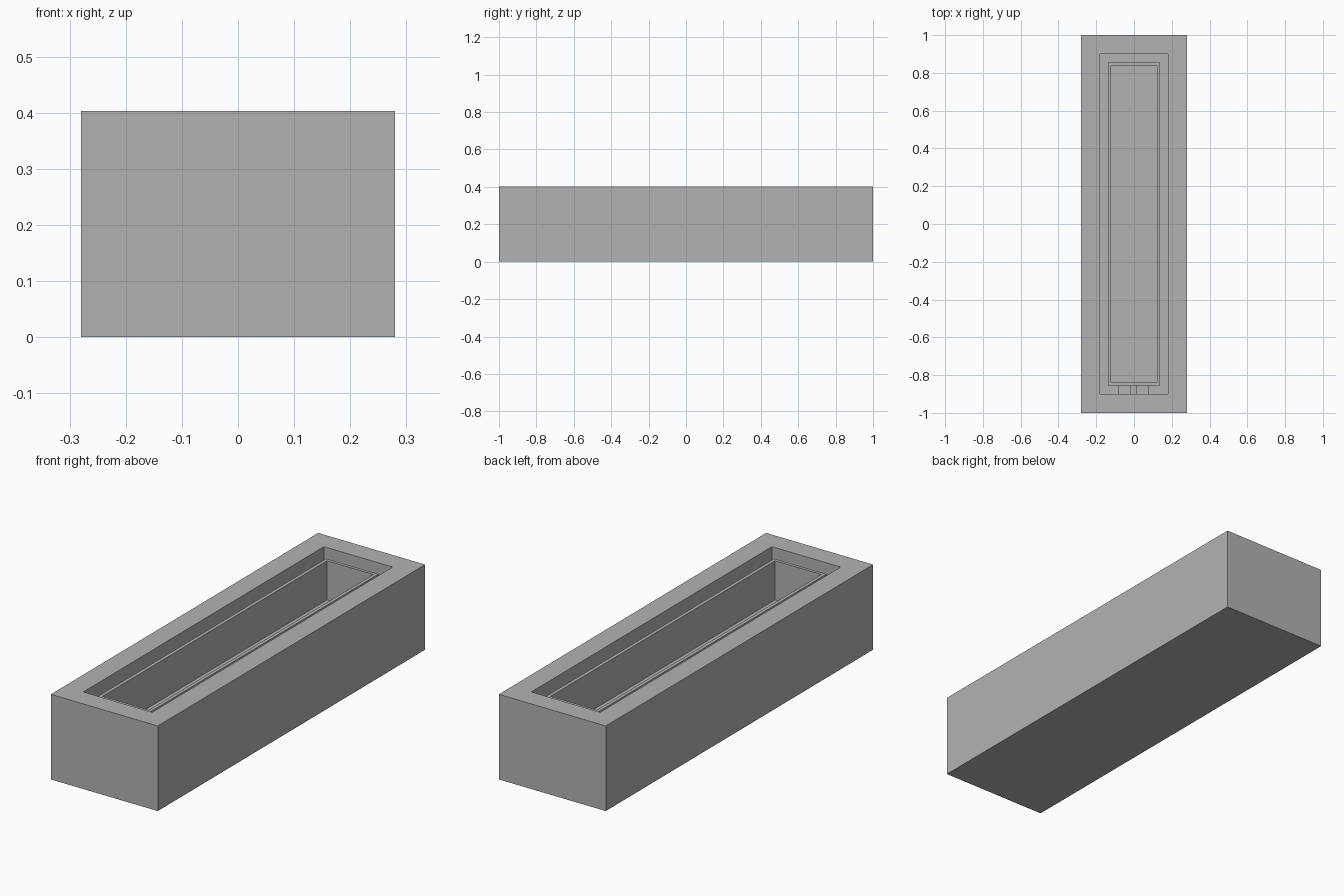
import bpy
import bmesh

cube = bpy.data.objects.get("Cube")
if cube:
    bpy.data.objects.remove(cube, do_unlink=True)

grey = bpy.data.materials.new("plain grey")
grey.use_nodes = True
grey.diffuse_color = (0.45, 0.45, 0.45, 1)
grey.node_tree.nodes["Principled BSDF"].inputs["Base Color"].default_value = (0.45, 0.45, 0.45, 1)


def finish(name, bm):
    bmesh.ops.recalc_face_normals(bm, faces=bm.faces)
    mesh = bpy.data.meshes.new(name)
    bm.to_mesh(mesh)
    bm.free()
    mesh.materials.append(grey)
    obj = bpy.data.objects.new(name, mesh)
    bpy.context.collection.objects.link(obj)
    return obj


def nested_rings(name, rings):
    """Closed solid through rectangular rings of (half width, half length, z)."""
    bm = bmesh.new()
    loops = [[bm.verts.new((sx * w, sy * l, z))
              for sx, sy in ((-1, -1), (1, -1), (1, 1), (-1, 1))]
             for w, l, z in rings]
    for a, b in zip(loops, loops[1:]):
        for i in range(4):
            j = (i + 1) % 4
            bm.faces.new((a[i], a[j], b[j], b[i]))
    bm.faces.new(loops[0])
    bm.faces.new(loops[-1])
    return finish(name, bm)


def block(name, x0, x1, y0, y1, z0, z1):
    bm = bmesh.new()
    bmesh.ops.create_cube(bm, size=1)
    for v in bm.verts:
        v.co.x = x1 if v.co.x > 0 else x0
        v.co.y = y1 if v.co.y > 0 else y0
        v.co.z = z1 if v.co.z > 0 else z0
    return finish(name, bm)


TOP, LIP, LEDGE, FLOOR = 0.403, 0.375, 0.325, 0.19

# Block with a stepped recess, a raised lip and a deep inner pocket
nested_rings("trough_body", [
    (0.28, 1.0, 0), (0.28, 1.0, TOP),
    (0.18, 0.9, TOP), (0.18, 0.9, LEDGE),
    (0.137, 0.855, LEDGE), (0.137, 0.855, LIP),
    (0.121, 0.84, LIP), (0.121, 0.84, FLOOR),
])

# Two low pads on the ledge at the front end
for side, x0, x1 in (("right", -0.085, -0.015), ("left", 0.01, 0.08)):
    block(side + "_ledge_pad", x0, x1, -0.9, -0.855, LEDGE - 0.01, LEDGE + 0.02)
